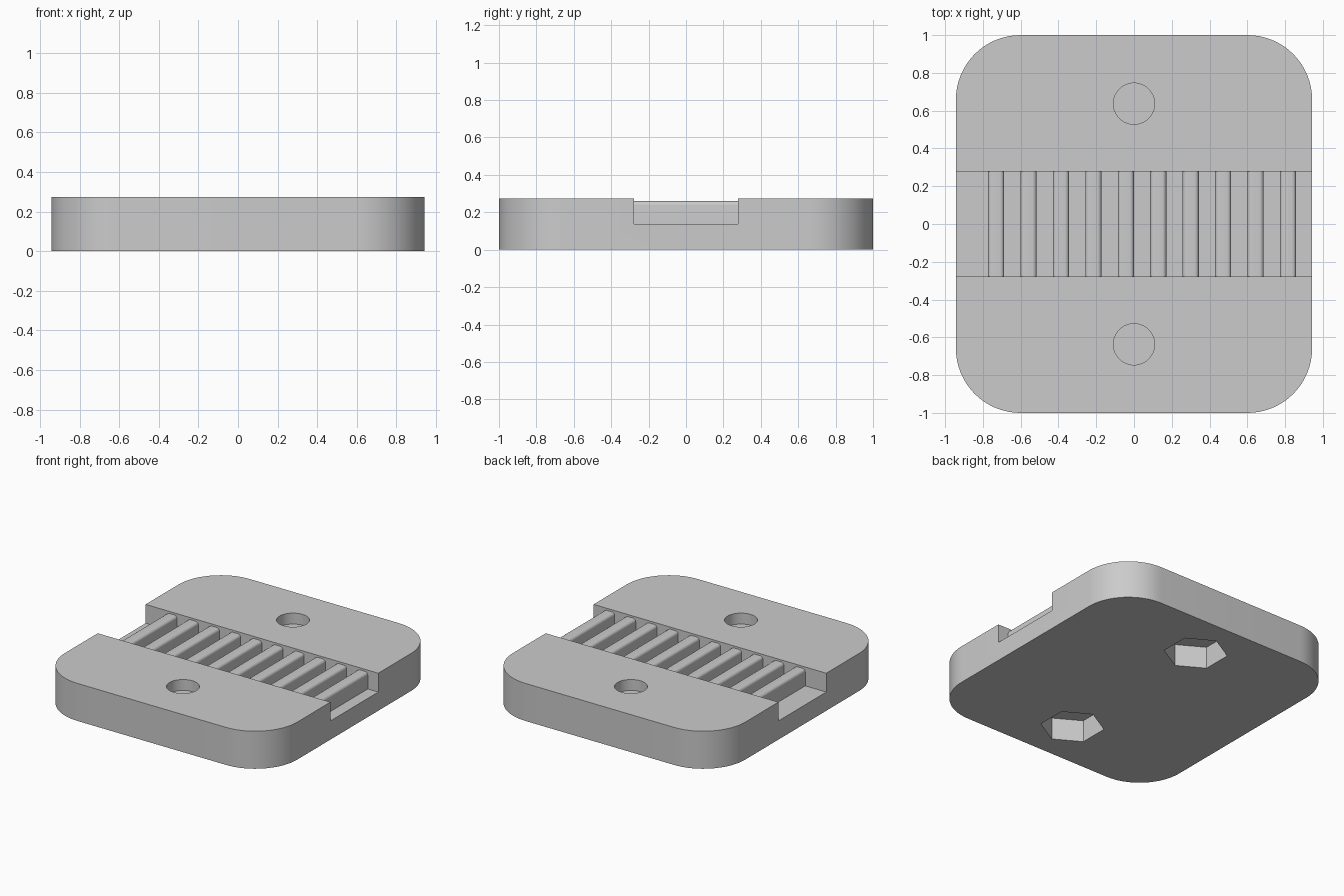
import bpy, math

old = bpy.data.objects.get("Cube")
if old:
    bpy.data.objects.remove(old, do_unlink=True)

# Overall dimensions
HALF_X, HALF_Y, HEIGHT, CORNER = 0.943, 1.0, 0.275, 0.342
CHANNEL_HALF, FLOOR = 0.277, 0.137
TEETH, PITCH, FIRST_X = 10, 0.1717, -0.73
TOOTH_W, TOOTH_TOP, TOOTH_R = 0.0855, 0.26, 0.022
HOLE_Y = 0.637

grey = bpy.data.materials.new("light grey plastic")
grey.use_nodes = True
colour = (0.6, 0.6, 0.6, 1)
grey.diffuse_color = colour
grey.node_tree.nodes["Principled BSDF"].inputs["Base Color"].default_value = colour


def prism(name, outline, low, high, to_3d):
    """Extrude a counter-clockwise outline between two levels."""
    n = len(outline)
    verts = [to_3d(u, v, w) for w in (low, high) for u, v in outline]
    faces = [list(range(n))[::-1], list(range(n, 2 * n))]
    faces += [(i, (i + 1) % n, (i + 1) % n + n, i + n) for i in range(n)]
    mesh = bpy.data.meshes.new(name)
    mesh.from_pydata(verts, [], faces)
    mesh.materials.append(grey)
    obj = bpy.data.objects.new(name, mesh)
    bpy.context.collection.objects.link(obj)
    return obj


def upright(u, v, w):
    return (u, v, w)


def along_y(u, v, w):
    return (u, -w, v)


def arc(cx, cy, r, start, end, steps):
    angles = [math.radians(start + (end - start) * i / steps) for i in range(steps + 1)]
    return [(cx + r * math.cos(a), cy + r * math.sin(a)) for a in angles]


def polygon(cx, cy, r, sides, start=0):
    return arc(cx, cy, r, start, start + 360, sides)[:-1]


def cut(target, cutter):
    cutter.hide_render = True
    mod = target.modifiers.new(cutter.name, 'BOOLEAN')
    mod.operation = 'DIFFERENCE'
    mod.solver = 'EXACT'
    mod.object = cutter
    bpy.context.view_layer.objects.active = target
    bpy.ops.object.modifier_apply(modifier=mod.name)
    bpy.data.objects.remove(cutter, do_unlink=True)


def smooth(obj):
    bpy.ops.object.select_all(action='DESELECT')
    obj.select_set(True)
    bpy.context.view_layer.objects.active = obj
    bpy.ops.object.shade_smooth_by_angle(angle=math.radians(30))


# Rounded plate
outline = []
for k, (sx, sy) in enumerate([(1, 1), (-1, 1), (-1, -1), (1, -1)]):
    outline += arc(sx * (HALF_X - CORNER), sy * (HALF_Y - CORNER), CORNER,
                   90 * k, 90 * k + 90, 16)
plate = prism("clamp_plate", outline, 0, HEIGHT, upright)

# Cross channel
c = CHANNEL_HALF
cut(plate, prism("channel_cutter", [(-2, -c), (2, -c), (2, c), (-2, c)],
                 FLOOR, 1, upright))

# Blind screw holes above hexagonal nut pockets
for side in (-1, 1):
    y = side * HOLE_Y
    cut(plate, prism("screw_hole_cutter", polygon(0, y, 0.109, 48), 0.195, 1, upright))
    cut(plate, prism("nut_pocket_cutter", polygon(0, y, 0.212, 6, 90), -1, 0.16, upright))
smooth(plate)

# Belt teeth with rounded top edges, sunk slightly into floor and walls
half, inner = TOOTH_W / 2, TOOTH_W / 2 - TOOTH_R
for i in range(TEETH):
    x = FIRST_X + i * PITCH
    base = FLOOR - 0.01
    profile = [(x - half, base), (x + half, base)]
    profile += arc(x + inner, TOOTH_TOP - TOOTH_R, TOOTH_R, 0, 90, 6)
    profile += arc(x - inner, TOOTH_TOP - TOOTH_R, TOOTH_R, 90, 180, 6)
    tooth = prism(f"belt_tooth_{i + 1}", profile, -c - 0.005, c + 0.005, along_y)
    smooth(tooth)
